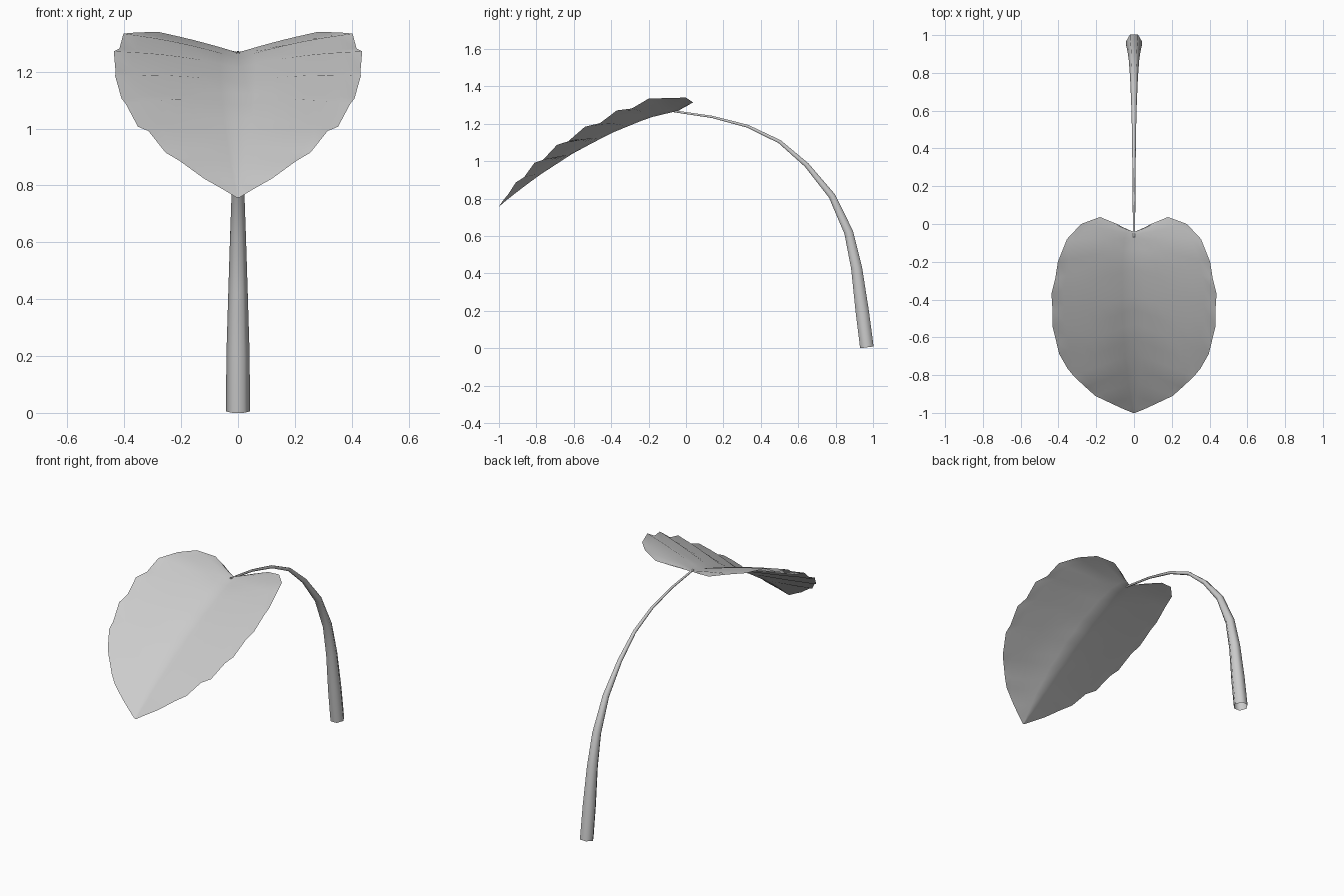
import bpy, bmesh, math
from mathutils import Vector

cube = bpy.data.objects.get("Cube")
if cube:
    bpy.data.objects.remove(cube)

grey = bpy.data.materials.new("plant_grey")
grey.use_nodes = True
colour = (0.6, 0.6, 0.6, 1)
grey.diffuse_color = colour
grey.node_tree.nodes["Principled BSDF"].inputs["Base Color"].default_value = colour


def loft(name, rows, closed=False):
    """Skin a list of equally long point rows into one smooth sheet or tube."""
    bm = bmesh.new()
    grid = [[bm.verts.new(p) for p in row] for row in rows]
    n = len(rows[0])
    for a, b in zip(grid, grid[1:]):
        for i in range(n if closed else n - 1):
            j = (i + 1) % n
            bm.faces.new((a[i], a[j], b[j], b[i]))
    bmesh.ops.remove_doubles(bm, verts=bm.verts, dist=0.0005)
    bmesh.ops.recalc_face_normals(bm, faces=bm.faces)
    mesh = bpy.data.meshes.new(name)
    bm.to_mesh(mesh)
    bm.free()
    mesh.materials.append(grey)
    mesh.shade_smooth()
    obj = bpy.data.objects.new(name, mesh)
    bpy.context.collection.objects.link(obj)
    return obj


def lookup(table, y):
    """Piecewise linear height along a profile sorted by falling y."""
    for (y0, z0), (y1, z1) in zip(table, table[1:]):
        if y >= y1:
            return z0 + (z1 - z0) * (y - y0) / (y1 - y0)
    return table[-1][1]


# Stem: open hexagonal tube, thinning towards the leaf (y, z, radius)
path = [(0.967, 0.005, 0.042), (0.942, 0.2, 0.041), (0.912, 0.43, 0.034),
        (0.87, 0.62, 0.028), (0.78, 0.815, 0.021), (0.645, 0.98, 0.015),
        (0.5, 1.105, 0.011), (0.33, 1.187, 0.009), (0.14, 1.237, 0.007),
        (-0.07, 1.268, 0.006)]
points = [Vector((0, y, z)) for y, z, r in path]
rings = []
for i, p in enumerate(points):
    along = (points[min(i + 1, len(points) - 1)] - points[max(i - 1, 0)]).normalized()
    side = Vector((1, 0, 0))
    up = along.cross(side)
    r = path[i][2]
    rings.append([p + r * (math.cos(k * math.pi / 3) * side + math.sin(k * math.pi / 3) * up)
                  for k in range(6)])
loft("stem", rings, closed=True)

# Leaf: each row runs along a side vein from the midrib to the rim (midrib y, rim x, rim y, ripple)
veins = [(-0.04, 0.02, -0.042, 0), (-0.042, 0.09, 0.0, 0), (-0.046, 0.18, 0.037, 0),
         (-0.055, 0.28, 0.0, 0.4), (-0.08, 0.355, -0.08, -0.3), (-0.13, 0.403, -0.2, 1),
         (-0.18, 0.417, -0.29, -0.6), (-0.24, 0.437, -0.37, 1), (-0.31, 0.431, -0.46, -1),
         (-0.38, 0.432, -0.54, 1), (-0.45, 0.41, -0.63, -1), (-0.53, 0.395, -0.69, 1),
         (-0.61, 0.352, -0.765, -1), (-0.69, 0.315, -0.81, 1), (-0.77, 0.255, -0.865, -0.8),
         (-0.84, 0.205, -0.91, 0.6), (-0.91, 0.12, -0.95, -0.4), (-0.96, 0.055, -0.98, 0),
         (-1.0, 0.006, -1.0, 0)]
midrib = [(0.04, 1.272), (-0.05, 1.268), (-0.2, 1.232), (-0.4, 1.15), (-0.6, 1.045),
          (-0.8, 0.915), (-0.95, 0.8), (-1.0, 0.757)]
steps = 7


def leaf_point(vein, u, side):
    mid_y, rim_x, rim_y, ripple = vein
    x = rim_x * u
    y = mid_y + (rim_y - mid_y) * (0.8 * u + 0.2 * u * u)
    lift = 0.25 * x - 0.06 * x * x
    wave = 0.013 * ripple * math.sin(math.pi * min(1, u * 1.1) * 0.65)
    return Vector((side * x, y, lookup(midrib, y) + lift + wave))


rows = [[leaf_point(v, abs(k) / steps, 1 if k > 0 else -1) for k in range(-steps, steps + 1)]
        for v in veins]
loft("leaf", rows)
